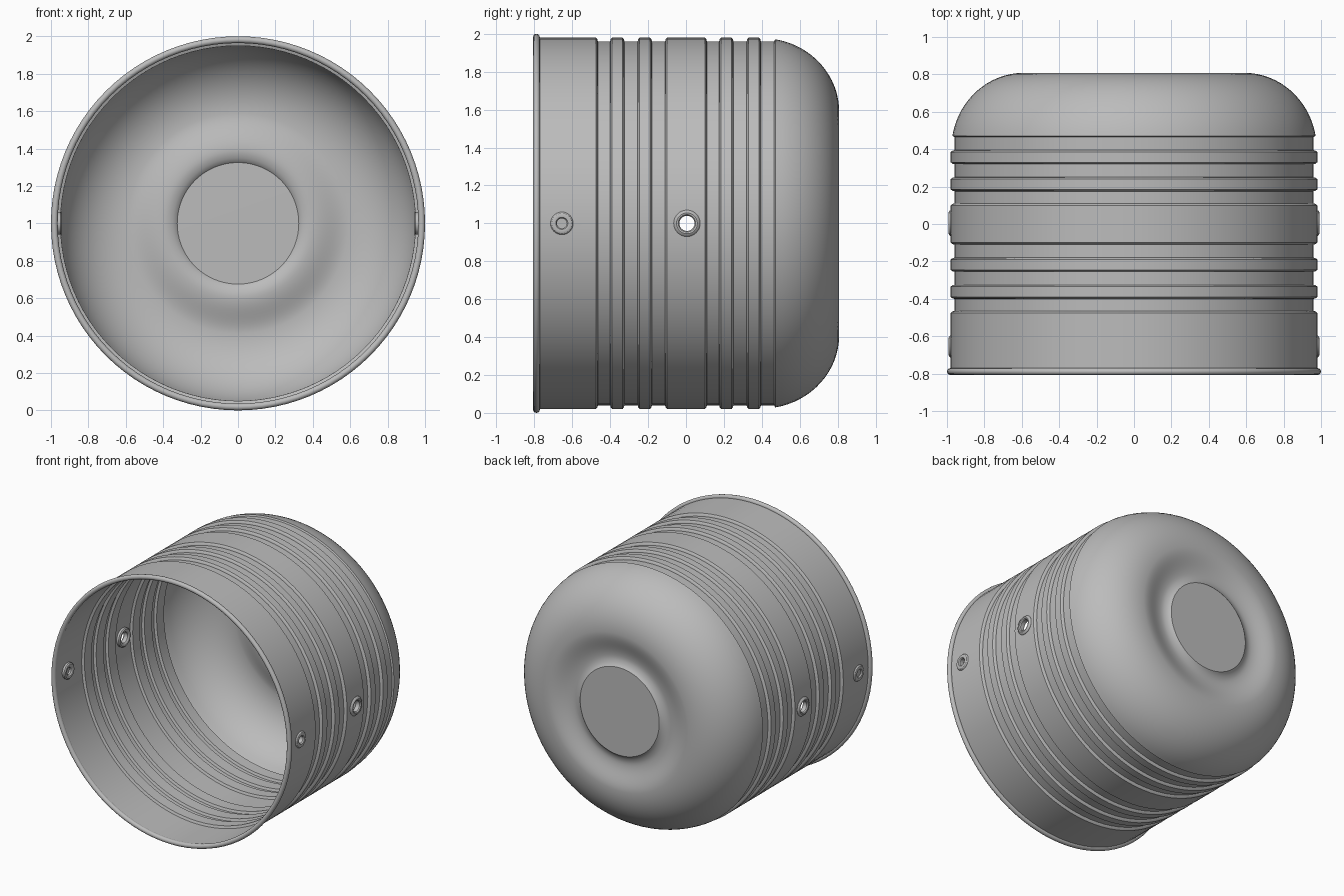
import bpy, bmesh, math
from mathutils import Vector

cube = bpy.data.objects.get("Cube")
if cube:
    bpy.data.objects.remove(cube, do_unlink=True)

metal = bpy.data.materials.new("grey metal")
metal.use_nodes = True
GREY = (0.5, 0.5, 0.5, 1)
metal.diffuse_color = GREY
metal.node_tree.nodes["Principled BSDF"].inputs["Base Color"].default_value = GREY

SEGMENTS = 96


def lathe(name, profile, axis, centre, steps, closed=False):
    """Turn (along, radius) points about an axis through centre."""
    axis = Vector(axis)
    side = Vector((0, 0, 1))
    other = axis.cross(side)
    bm = bmesh.new()
    rings = []
    for along, radius in profile:
        base = Vector(centre) + axis * along
        if radius == 0:
            rings.append([bm.verts.new(base)] * steps)
            continue
        ring = []
        for i in range(steps):
            a = math.tau * i / steps
            ring.append(bm.verts.new(base + (side * math.cos(a) + other * math.sin(a)) * radius))
        rings.append(ring)
    pairs = list(zip(rings, rings[1:]))
    if closed:
        pairs.append((rings[-1], rings[0]))
    for a, b in pairs:
        for i in range(steps):
            j = (i + 1) % steps
            corners = list(dict.fromkeys((a[i], a[j], b[j], b[i])))
            bm.faces.new(corners)
    bmesh.ops.recalc_face_normals(bm, faces=bm.faces)
    mesh = bpy.data.meshes.new(name)
    bm.to_mesh(mesh)
    bm.free()
    obj = bpy.data.objects.new(name, mesh)
    bpy.context.collection.objects.link(obj)
    mesh.materials.append(metal)
    return obj


def activate(obj):
    bpy.ops.object.select_all(action='DESELECT')
    obj.select_set(True)
    bpy.context.view_layer.objects.active = obj


def smooth(obj):
    activate(obj)
    bpy.ops.object.shade_smooth_by_angle(angle=math.radians(32))


def circle(along, radius, r, steps):
    return [(along + r * math.cos(math.tau * i / steps),
             radius + r * math.sin(math.tau * i / steps)) for i in range(steps)]


# Shell outline: raised bands separated by shallow grooves
HIGH, LOW, ROUND = 0.98, 0.96, 0.01
bands = [(-0.79, -0.465), (-0.4, -0.325), (-0.255, -0.18),
         (-0.11, 0.11), (0.175, 0.25), (0.32, 0.395)]
outline = []
for start, end in bands:
    if start > -0.7:
        outline += [(start, LOW), (start + 0.002, HIGH - ROUND), (start + ROUND, HIGH)]
    else:
        outline.append((start, HIGH))
    outline += [(end - ROUND, HIGH), (end - 0.002, HIGH - ROUND), (end, LOW)]
outline.append((0.465, LOW))

# Domed back, curving in to a shallow ring dent around a flat disc
for i in range(17):
    a = math.radians(10 + 80 * i / 16)
    outline.append((0.4 + 0.408 * math.sin(a), 0.59 + 0.387 * math.cos(a)))
for i in range(1, 13):
    t = i / 12
    outline.append((0.808 - 0.022 * (1 - math.cos(math.pi * t)), 0.59 - 0.2 * t))
outline += [(0.766, 0.375), (0.772, 0.355), (0.781, 0.34), (0.79, 0.33), (0.79, 0)]

shell = lathe("shell", outline, (0, 1, 0), (0, 0, 1), SEGMENTS)
thick = shell.modifiers.new("wall", 'SOLIDIFY')
thick.thickness = 0.014
thick.offset = -1

# Rolled rim at the mouth
smooth(lathe("rolled_rim", circle(-0.789, 0.982, 0.018, 12), (0, 1, 0), (0, 0, 1),
             SEGMENTS, closed=True))

# Eyelets on both sides: (name, y, outer radius, hole radius)
cutters = []
for name, y, outer, hole in (("front", -0.655, 0.06, 0.026), ("middle", 0.005, 0.07, 0.04)):
    for side_name, s in (("left", 1), ("right", -1)):
        ring = [(0.945, hole + 0.008), (0.952, hole), (0.982, hole), (0.99, hole + 0.006),
                (0.992, (hole + outer) / 2), (0.988, outer - 0.006), (0.98, outer),
                (0.95, outer), (0.943, outer - 0.008)]
        smooth(lathe(f"{name}_eyelet_{side_name}", ring, (s, 0, 0), (0, y, 1), 32, closed=True))
        if name == "front" and s < 0:
            continue
        bore = [(0.85, 0), (0.85, hole + 0.004), (1.1, hole + 0.004), (1.1, 0)]
        cutter = lathe(f"hole_cutter_{name}_{side_name}", bore, (s, 0, 0), (0, y, 1), 32)
        cutter.hide_render = True
        cutters.append(cutter)

# Bore the eyelet holes through the wall
for cutter in cutters:
    cut = shell.modifiers.new(cutter.name, 'BOOLEAN')
    cut.operation = 'DIFFERENCE'
    cut.solver = 'EXACT'
    cut.object = cutter
activate(shell)
for modifier in list(shell.modifiers):
    bpy.ops.object.modifier_apply(modifier=modifier.name)
for cutter in cutters:
    bpy.data.objects.remove(cutter, do_unlink=True)
smooth(shell)
